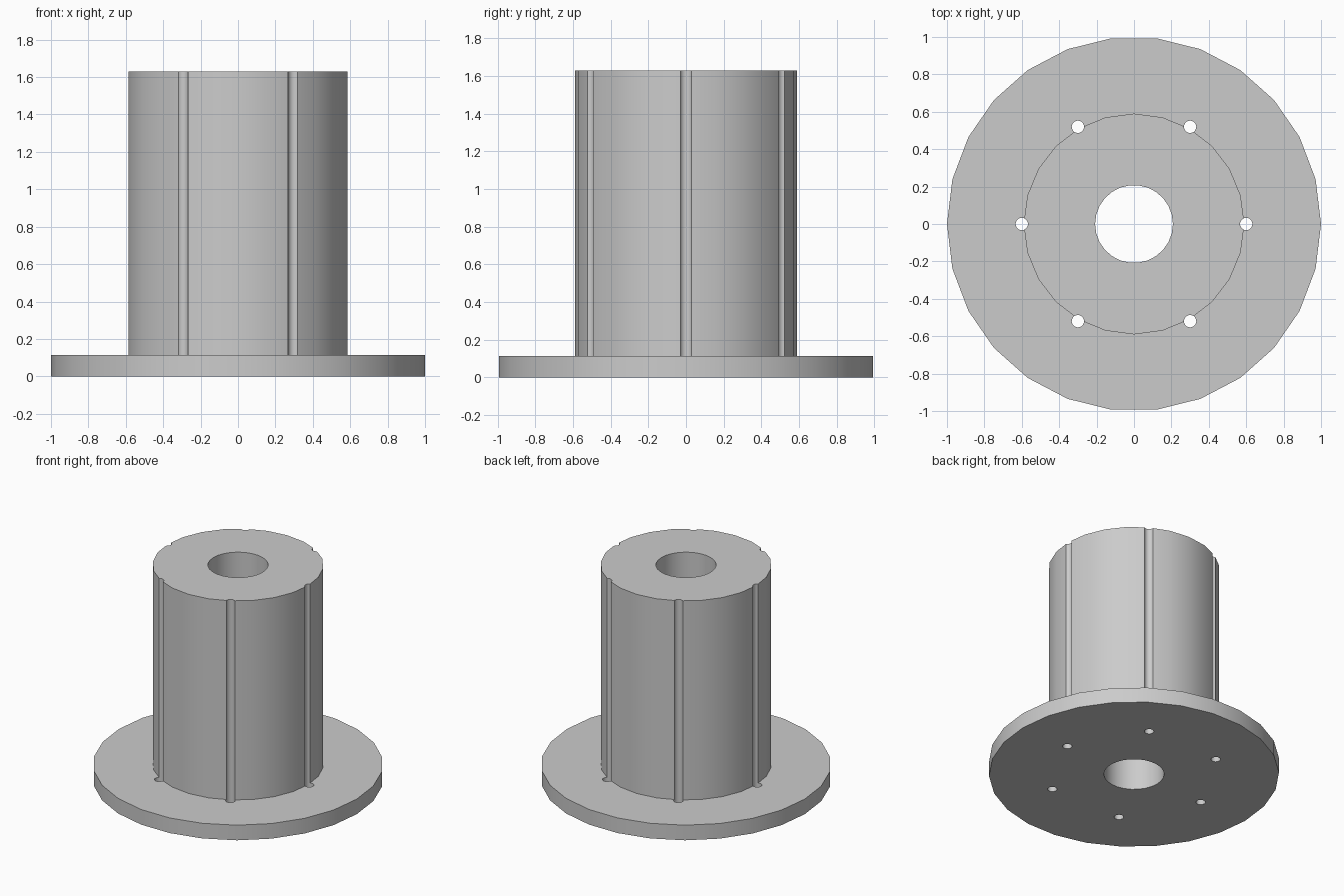
import bpy
import math

cube = bpy.data.objects.get("Cube")
if cube:
    bpy.data.objects.remove(cube, do_unlink=True)

FLANGE_TOP = 0.115
HEIGHT = 1.63

grey = bpy.data.materials.new("plain grey")
grey.use_nodes = True
grey.diffuse_color = (0.6, 0.6, 0.6, 1)
grey.node_tree.nodes["Principled BSDF"].inputs["Base Color"].default_value = (0.6, 0.6, 0.6, 1)


def cylinder(name, radius, bottom, top, sides, x=0, y=0):
    """Upright cylinder with one corner on the +x axis."""
    bpy.ops.mesh.primitive_cylinder_add(
        vertices=sides, radius=radius, depth=top - bottom,
        location=(x, y, (top + bottom) / 2), rotation=(0, 0, math.pi / 2))
    obj = bpy.context.object
    obj.name = name
    obj.data.materials.append(grey)
    return obj


def combine(target, tool, operation):
    """Apply a boolean to the target and discard the tool."""
    tool.hide_render = True
    mod = target.modifiers.new(operation.lower(), 'BOOLEAN')
    mod.operation = operation
    mod.solver = 'EXACT'
    mod.object = tool
    bpy.ops.object.select_all(action='DESELECT')
    bpy.context.view_layer.objects.active = target
    target.select_set(True)
    bpy.ops.object.modifier_apply(modifier=mod.name)
    bpy.data.objects.remove(tool, do_unlink=True)


# Wide base flange with the thick core rising from it
spool = cylinder("flanged_spool", 1.0, 0, FLANGE_TOP, 26)
core = cylinder("core", 0.59, FLANGE_TOP / 2, HEIGHT, 24)
combine(spool, core, 'UNION')

# Central bore
bore = cylinder("bore_cutter", 0.208, -0.2, HEIGHT + 0.2, 26)
combine(spool, bore, 'DIFFERENCE')

# Six rod channels: grooves down the core, round holes through the flange
for i in range(6):
    angle = i * math.tau / 6
    rod = cylinder("rod_cutter", 0.033, -0.2, HEIGHT + 0.2, 20,
                   0.6 * math.cos(angle), 0.6 * math.sin(angle))
    combine(spool, rod, 'DIFFERENCE')

# Smooth round walls, crisp rims
bpy.ops.object.select_all(action='DESELECT')
bpy.context.view_layer.objects.active = spool
spool.select_set(True)
bpy.ops.object.shade_smooth_by_angle(angle=math.radians(30))
